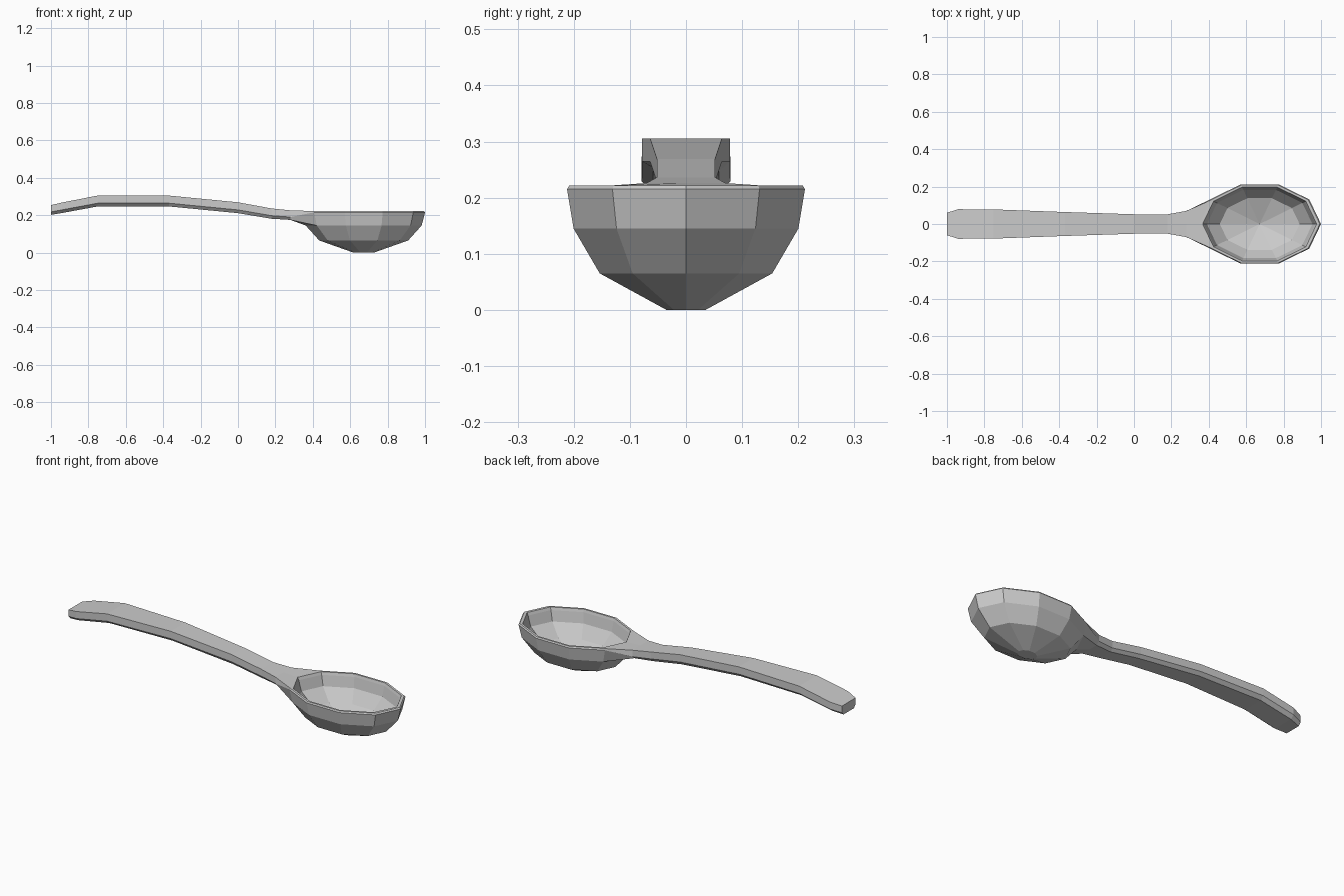
import bpy, bmesh, math

if "Cube" in bpy.data.objects:
    bpy.data.objects.remove(bpy.data.objects["Cube"])

SIDES = 10
CX, RX, RY = 0.672, 0.328, 0.223
bm = bmesh.new()


def ring(scale, z):
    """Ten-sided oval ring of the bowl."""
    return [bm.verts.new((CX + RX * scale * math.cos(math.tau * i / SIDES),
                          RY * scale * math.sin(math.tau * i / SIDES), z))
            for i in range(SIDES)]


def bridge(a, b, skip=()):
    for i in range(len(a)):
        if i not in skip:
            j = (i + 1) % len(a)
            bm.faces.new((a[i], a[j], b[j], b[i]))


# Bowl shell: outer wall from the base up, over the rim, down the inside
rings = [ring(s, z) for s, z in [
    (0.165, 0.0), (0.725, 0.065), (0.945, 0.145), (1.0, 0.215), (0.98, 0.222),
    (0.93, 0.222), (0.91, 0.207), (0.86, 0.15), (0.65, 0.083)]]
for k in range(len(rings) - 1):
    # the two wall segments facing the handle stay open
    bridge(rings[k], rings[k + 1], skip=(4, 5) if k in (2, 3) else ())
bm.faces.new(rings[0])
centre = bm.verts.new((CX, 0, 0.025))
inner = rings[-1]
for i in range(SIDES):
    bm.faces.new((inner[i], inner[(i + 1) % SIDES], centre))

# Handle: flat top, upright sides, chamfered underside
# stations: x, half width, top z, bottom z
stations = [
    (-1.0, 0.06, 0.254, 0.202), (-0.94, 0.079, 0.268, 0.212),
    (-0.75, 0.078, 0.305, 0.247), (-0.37, 0.064, 0.305, 0.247),
    (0.0, 0.052, 0.269, 0.211), (0.18, 0.052, 0.236, 0.181),
    (0.28, 0.07, 0.226, 0.175)]
loops = []
for x, w, top, bottom in stations:
    mid = bottom + 0.3 * (top - bottom)
    b = w * 0.75
    loops.append([bm.verts.new((x, y, z)) for y, z in [
        (w, top), (0, top), (-w, top), (-w, mid),
        (-b, bottom), (0, bottom), (b, bottom), (w, mid)]])

# Neck flows straight into the open segments of the bowl
low, side, rim = rings[2], rings[3], rings[4]
loops.append([rim[4], rim[5], rim[6], side[6], low[6], low[5], low[4], side[4]])
for a, b in zip(loops, loops[1:]):
    bridge(a, b)
bm.faces.new(loops[0])

bmesh.ops.recalc_face_normals(bm, faces=bm.faces[:])
mesh = bpy.data.meshes.new("spoon")
bm.to_mesh(mesh)
bm.free()
bpy.context.collection.objects.link(bpy.data.objects.new("spoon", mesh))
